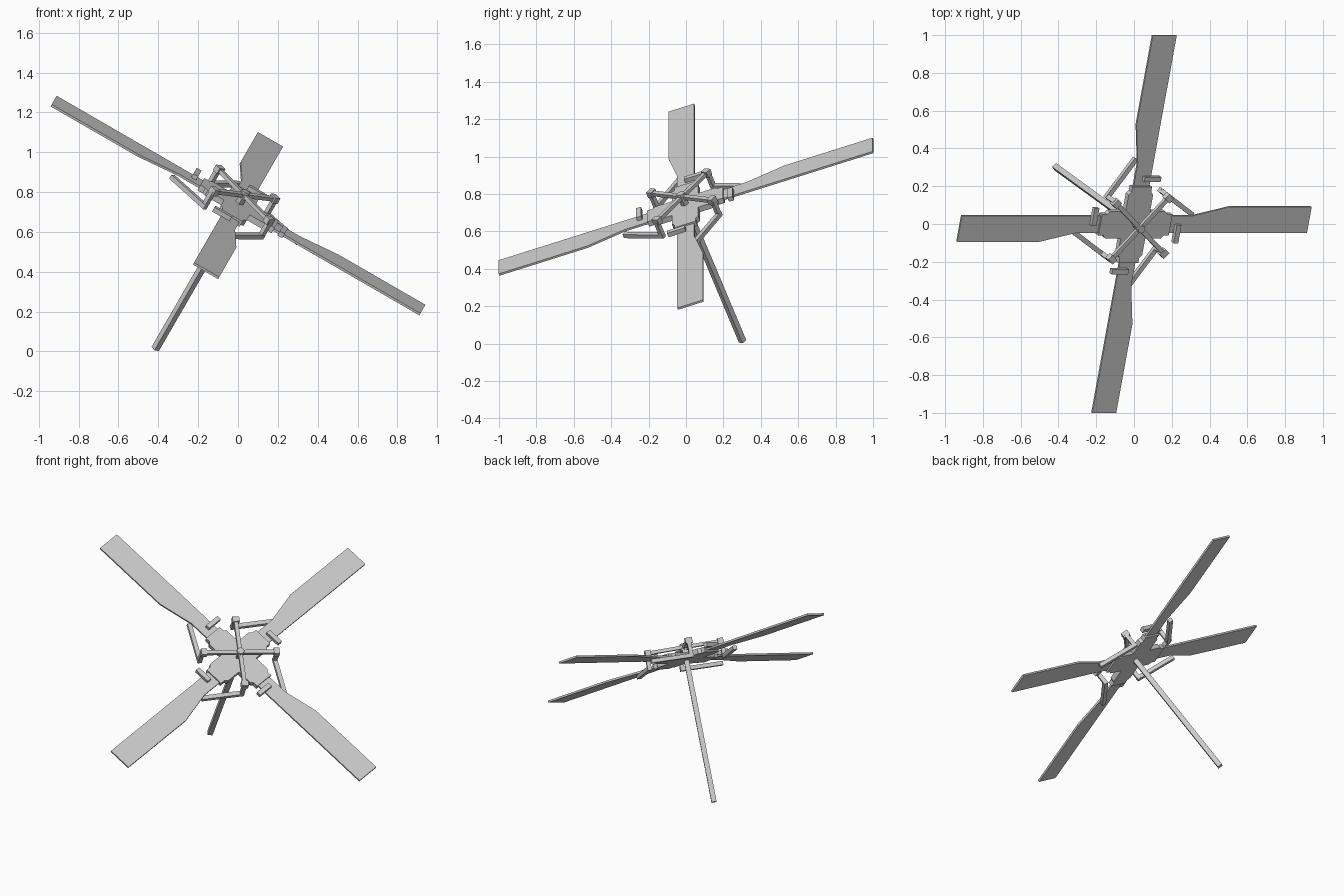
import bpy, bmesh
from math import radians, atan2, pi
from mathutils import Matrix, Vector

if "Cube" in bpy.data.objects:
    bpy.data.objects.remove(bpy.data.objects["Cube"])

# Tilted rotor frame: local z is the mast axis, local x and y run along the blades
FRAME = (Matrix.Translation((0, 0, 0.732)) @ Matrix.Rotation(radians(30), 4, 'Y')
         @ Matrix.Rotation(radians(20), 4, 'X'))


def finish(name, bm, turn=0):
    bmesh.ops.recalc_face_normals(bm, faces=bm.faces)
    mesh = bpy.data.meshes.new(name)
    bm.to_mesh(mesh)
    bm.free()
    ob = bpy.data.objects.new(name, mesh)
    bpy.context.collection.objects.link(ob)
    ob.matrix_world = FRAME @ Matrix.Rotation(turn * pi / 2, 4, 'Z')


def plate(name, outline, z0, z1, turn=0):
    bm = bmesh.new()
    face = bm.faces.new([bm.verts.new((x, y, z0)) for x, y in outline])
    new = bmesh.ops.extrude_face_region(bm, geom=[face])['geom']
    bmesh.ops.translate(bm, verts=[v for v in new if isinstance(v, bmesh.types.BMVert)],
                        vec=(0, 0, z1 - z0))
    finish(name, bm, turn)


def box(name, center, size, turn=0, angle=0):
    bm = bmesh.new()
    mat = (Matrix.Translation(center) @ Matrix.Rotation(angle, 4, 'Z')
           @ Matrix.Diagonal((*size, 1)))
    bmesh.ops.create_cube(bm, size=1, matrix=mat)
    finish(name, bm, turn)


def bar(name, p, q, z, width, height, turn=0):
    p, q = Vector(p), Vector(q)
    d, m = q - p, (p + q) / 2
    box(name, (m.x, m.y, z), (d.length, width, height), turn, atan2(d.y, d.x))


# Mast, square section with corners facing the blades
box("mast", (0, 0, -0.407), (0.03, 0.03, 0.955), 0, pi / 4)

# Small round cap where the spider arms meet
bm = bmesh.new()
bmesh.ops.create_cone(bm, cap_ends=True, segments=8, radius1=0.026, radius2=0.022, depth=0.04,
                      matrix=Matrix.Translation((0, 0, 0.067)))
finish("mast_cap", bm)

END = (0.14, 0.172)     # spider arm tip
HORN = (0.36, 0.045)    # pitch horn tip under the blade

for k in range(4):
    # Blade with straight leading edge and kinked trailing edge
    plate("blade", [(0.15, -0.048), (1.064, -0.048), (1.064, 0.098), (0.561, 0.098),
                    (0.345, 0.048), (0.15, 0.048)], -0.006, 0.006, k)
    # Hub arm and blade grip
    plate("hub_arm", [(0, 0), (0.075, -0.075), (0.17, -0.075), (0.185, -0.06), (0.215, -0.06),
                      (0.215, 0.06), (0.185, 0.06), (0.17, 0.075), (0.075, 0.075)],
          -0.016, 0.016, k)
    # Cross pin at the blade root
    box("root_pin", (0.26, -0.048, 0.016), (0.028, 0.1, 0.026), k)
    # Spider arm, its end block, drop link and pitch horn
    bar("spider_arm", (0, 0), END, 0.065, 0.024, 0.02, k)
    box("arm_end", (END[0], END[1], 0.065), (0.034, 0.042, 0.034), k, atan2(END[1], END[0]))
    box("drop_link", (END[0] + 0.005, END[1] + 0.005, 0.015), (0.024, 0.024, 0.1), k,
        atan2(END[1], END[0]))
    bar("pitch_horn", (END[0] - 0.005, END[1] + 0.012), HORN, -0.027, 0.026, 0.024, k)
